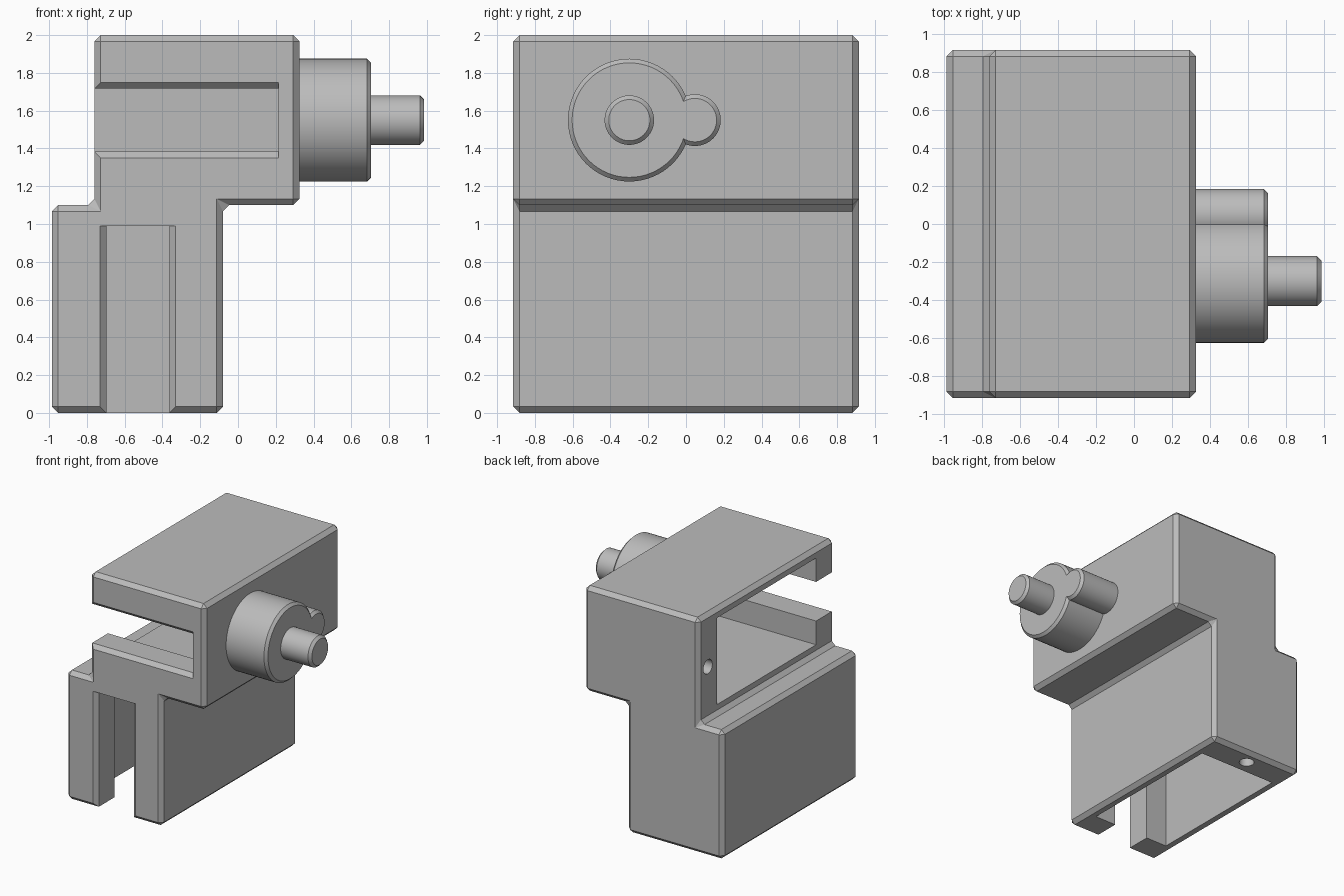
import bpy
import bmesh
from math import pi, radians
from mathutils import Matrix, Vector

cube = bpy.data.objects.get("Cube")
if cube:
    bpy.data.objects.remove(cube, do_unlink=True)

grey = bpy.data.materials.new("plain grey")
grey.use_nodes = True
grey.diffuse_color = (0.5, 0.5, 0.5, 1)
grey.node_tree.nodes["Principled BSDF"].inputs["Base Color"].default_value = (0.5, 0.5, 0.5, 1)

CHAMFER = 0.033
HALF_Y = 0.915


def finish(name, bm):
    bmesh.ops.recalc_face_normals(bm, faces=bm.faces[:])
    mesh = bpy.data.meshes.new(name)
    bm.to_mesh(mesh)
    bm.free()
    mesh.materials.append(grey)
    obj = bpy.data.objects.new(name, mesh)
    bpy.context.collection.objects.link(obj)
    return obj


def prism(name, points, place, start, end, chamfer=0):
    """Extrude a 2D outline; place(u, v, t) gives the 3D position."""
    bm = bmesh.new()
    face = bm.faces.new([bm.verts.new(place(u, v, start)) for u, v in points])
    out = bmesh.ops.extrude_face_region(bm, geom=[face])
    move = Vector(place(0, 0, end)) - Vector(place(0, 0, start))
    bmesh.ops.translate(bm, vec=move, verts=[g for g in out["geom"] if isinstance(g, bmesh.types.BMVert)])
    bmesh.ops.recalc_face_normals(bm, faces=bm.faces[:])
    if chamfer:
        bmesh.ops.bevel(bm, geom=bm.edges[:], offset=chamfer, segments=1, affect="EDGES", profile=0.5)
    return finish(name, bm)


def rod(name, radius, start, end, chamfer=0, axis="X"):
    """Cylinder along an axis from start to end, chamfered at its far rim."""
    bm = bmesh.new()
    bmesh.ops.create_cone(bm, cap_ends=True, segments=64, radius1=radius, radius2=radius, depth=1)
    for v in bm.verts:
        v.co.z = end[2 if axis == "Z" else 0] if v.co.z > 0 else start
    if chamfer:
        top = max(v.co.z for v in bm.verts)
        rim = [e for e in bm.edges if all(v.co.z > top - 1e-5 for v in e.verts)]
        bmesh.ops.bevel(bm, geom=rim, offset=chamfer, segments=1, affect="EDGES", profile=0.5)
    if axis == "X":
        bm.transform(Matrix.Translation((0, end[1], end[2])) @ Matrix.Rotation(pi / 2, 4, "Y"))
    else:
        bm.transform(Matrix.Translation((end[0], end[1], 0)))
    return finish(name, bm)


def combine(target, tool, operation):
    mod = target.modifiers.new("combine", "BOOLEAN")
    mod.operation, mod.solver, mod.object = operation, "EXACT", tool
    bpy.context.view_layer.update()
    deps = bpy.context.evaluated_depsgraph_get()
    result = bpy.data.meshes.new_from_object(target.evaluated_get(deps))
    target.modifiers.clear()
    target.data = result
    bpy.data.objects.remove(tool, do_unlink=True)


# Stepped body with chamfered edges
outline = [(-0.985, 0), (-0.08, 0), (-0.08, 1.1), (0.325, 1.1),
           (0.325, 2), (-0.76, 2), (-0.76, 1.1), (-0.985, 1.1)]
body = prism("stepped_body", outline, lambda u, v, t: (u, t, v), -HALF_Y, HALF_Y, CHAMFER)

# Pocket outline: wide chamber, narrow slot through the front wall, flared mouth
half = [(0.37, 0.67), (0.37, -0.67), (0.167, -0.67),
        (0.167, CHAMFER - HALF_Y), (0.22, -HALF_Y - 0.02)]
pocket = half + [(-u, v) for u, v in reversed(half)]
LOW_X, HIGH_Z, HOLE_Y = -0.53, 1.55, 0.79

combine(body, prism("lower_pocket_cutter", pocket,
                    lambda u, v, t: (LOW_X + u, v, t), -0.1, 0.99), "DIFFERENCE")
combine(body, prism("upper_pocket_cutter", pocket,
                    lambda u, v, t: (t, v, HIGH_Z + u), -1.1, 0.215), "DIFFERENCE")

# Screw holes in the back wall ends
combine(body, rod("lower_hole_cutter", 0.06, -0.1, (LOW_X, HOLE_Y, 0.5), axis="Z"), "DIFFERENCE")
combine(body, rod("upper_hole_cutter", 0.06, -0.9, (-0.3, HOLE_Y, HIGH_Z)), "DIFFERENCE")

# Round boss with a small side lobe
boss = rod("round_boss", 0.325, 0.3, (0.705, -0.3, HIGH_Z), 0.022)
combine(boss, rod("boss_lobe", 0.137, 0.3, (0.705, 0.047, HIGH_Z), 0.022), "UNION")

# Drive shaft
shaft = rod("drive_shaft", 0.131, 0.68, (0.985, -0.3, HIGH_Z), 0.022)

bpy.ops.object.select_all(action="DESELECT")
for obj in (body, boss, shaft):
    obj.select_set(True)
bpy.context.view_layer.objects.active = body
bpy.ops.object.shade_smooth_by_angle(angle=radians(25))
